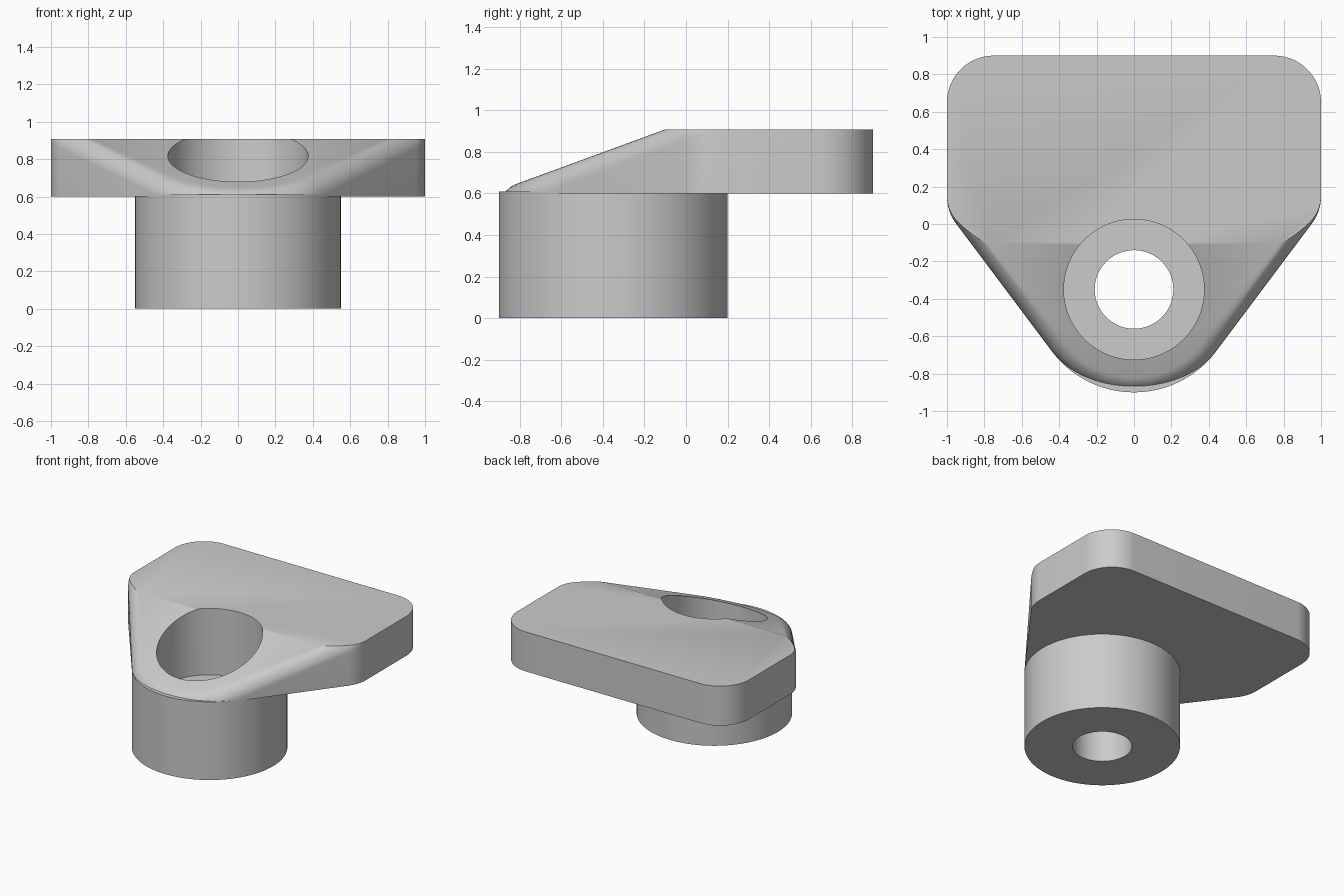
import bpy, bmesh, math
from mathutils import Vector

cube = bpy.data.objects.get("Cube")
if cube:
    bpy.data.objects.remove(cube, do_unlink=True)

grey = bpy.data.materials.new("plain_grey")
grey.use_nodes = True
COLOUR = (0.6, 0.6, 0.6, 1)
grey.diffuse_color = COLOUR
grey.node_tree.nodes["Principled BSDF"].inputs["Base Color"].default_value = COLOUR

AXIS_Y = -0.35
TOP, UNDERSIDE, BOSS_TOP, SEAT = 0.908, 0.6, 0.61, 0.39
BORE_R, HOLE_R, BOSS_R = 0.375, 0.21, 0.55
SLOPE = math.atan2(TOP - 0.615, 0.8)
FILLET = 0.085


def make_object(name, bm):
    bmesh.ops.recalc_face_normals(bm, faces=bm.faces)
    mesh = bpy.data.meshes.new(name)
    bm.to_mesh(mesh)
    bm.free()
    obj = bpy.data.objects.new(name, mesh)
    bpy.context.collection.objects.link(obj)
    mesh.materials.append(grey)
    return obj


def smooth(obj):
    bpy.ops.object.select_all(action="DESELECT")
    obj.select_set(True)
    bpy.context.view_layer.objects.active = obj
    bpy.ops.object.shade_smooth_by_angle(angle=math.radians(30))


def cut_and_cap(bm, point, normal):
    """Remove everything on the normal side of a plane and close the opening."""
    geom = bm.verts[:] + bm.edges[:] + bm.faces[:]
    cut = bmesh.ops.bisect_plane(bm, geom=geom, dist=1e-5, plane_co=point,
                                 plane_no=normal, clear_outer=True)
    rim = [e for e in cut["geom_cut"] if isinstance(e, bmesh.types.BMEdge)]
    return bmesh.ops.contextual_create(bm, geom=rim)["faces"]


# Plate outline: taut band around four corner circles and the boss circle
circles = [(sx * 0.75, y, 0.25) for sx in (-1, 1) for y in (0.15, 0.65)]
circles.append((0, AXIS_Y, BOSS_R))
outline = []
STEPS = 128
for i in range(STEPS):
    a = 2 * math.pi * (i + 0.5) / STEPS
    c, s = math.cos(a), math.sin(a)
    x, y, r = max(circles, key=lambda k: k[0] * c + k[1] * s + k[2])
    outline.append((x + r * c, y + r * s, 0))

# Plate: tall prism, sloped cut with filleted rim, then trimmed flat
bm = bmesh.new()
base = bm.faces.new([bm.verts.new(p) for p in outline])
walls = bmesh.ops.extrude_face_region(bm, geom=[base])
bmesh.ops.translate(bm, vec=(0, 0, 2),
                    verts=[v for v in walls["geom"] if isinstance(v, bmesh.types.BMVert)])
bmesh.ops.recalc_face_normals(bm, faces=bm.faces)
ramp = cut_and_cap(bm, (0, -0.1, TOP), (0, -math.sin(SLOPE), math.cos(SLOPE)))
bmesh.ops.bevel(bm, geom=ramp[0].edges[:], offset=FILLET, segments=8,
                profile=0.5, affect="EDGES", clamp_overlap=False)
cut_and_cap(bm, (0, 0, TOP), (0, 0, 1))
cut_and_cap(bm, (0, 0, UNDERSIDE), (0, 0, -1))
plate = make_object("mounting_plate", bm)

# Counterbore through the plate
bm = bmesh.new()
bmesh.ops.create_cone(bm, cap_ends=True, segments=STEPS, radius1=BORE_R,
                      radius2=BORE_R, depth=1)
bmesh.ops.translate(bm, vec=(0, AXIS_Y, TOP), verts=bm.verts)
cutter = make_object("counterbore_cutter", bm)
cutter.hide_render = True
cutter.display_type = "WIRE"
mod = plate.modifiers.new("counterbore", "BOOLEAN")
mod.object = cutter
mod.operation = "DIFFERENCE"
mod.solver = "EXACT"
bpy.ops.object.select_all(action="DESELECT")
plate.select_set(True)
bpy.context.view_layer.objects.active = plate
bpy.ops.object.modifier_apply(modifier=mod.name)
bpy.data.objects.remove(cutter, do_unlink=True)
smooth(plate)

# Boss: lathed ring with a stepped bore
profile = [(HOLE_R, 0), (BOSS_R, 0), (BOSS_R, BOSS_TOP),
           (BORE_R, BOSS_TOP), (BORE_R, SEAT), (HOLE_R, SEAT)]
bm = bmesh.new()
points = [bm.verts.new((r, AXIS_Y, z)) for r, z in profile]
edges = [bm.edges.new((p, points[(i + 1) % len(points)])) for i, p in enumerate(points)]
bmesh.ops.spin(bm, geom=points + edges, cent=Vector((0, AXIS_Y, 0)), axis=(0, 0, 1),
               angle=2 * math.pi, steps=STEPS, use_merge=True)
bmesh.ops.remove_doubles(bm, verts=bm.verts, dist=1e-5)
boss = make_object("boss", bm)
smooth(boss)
